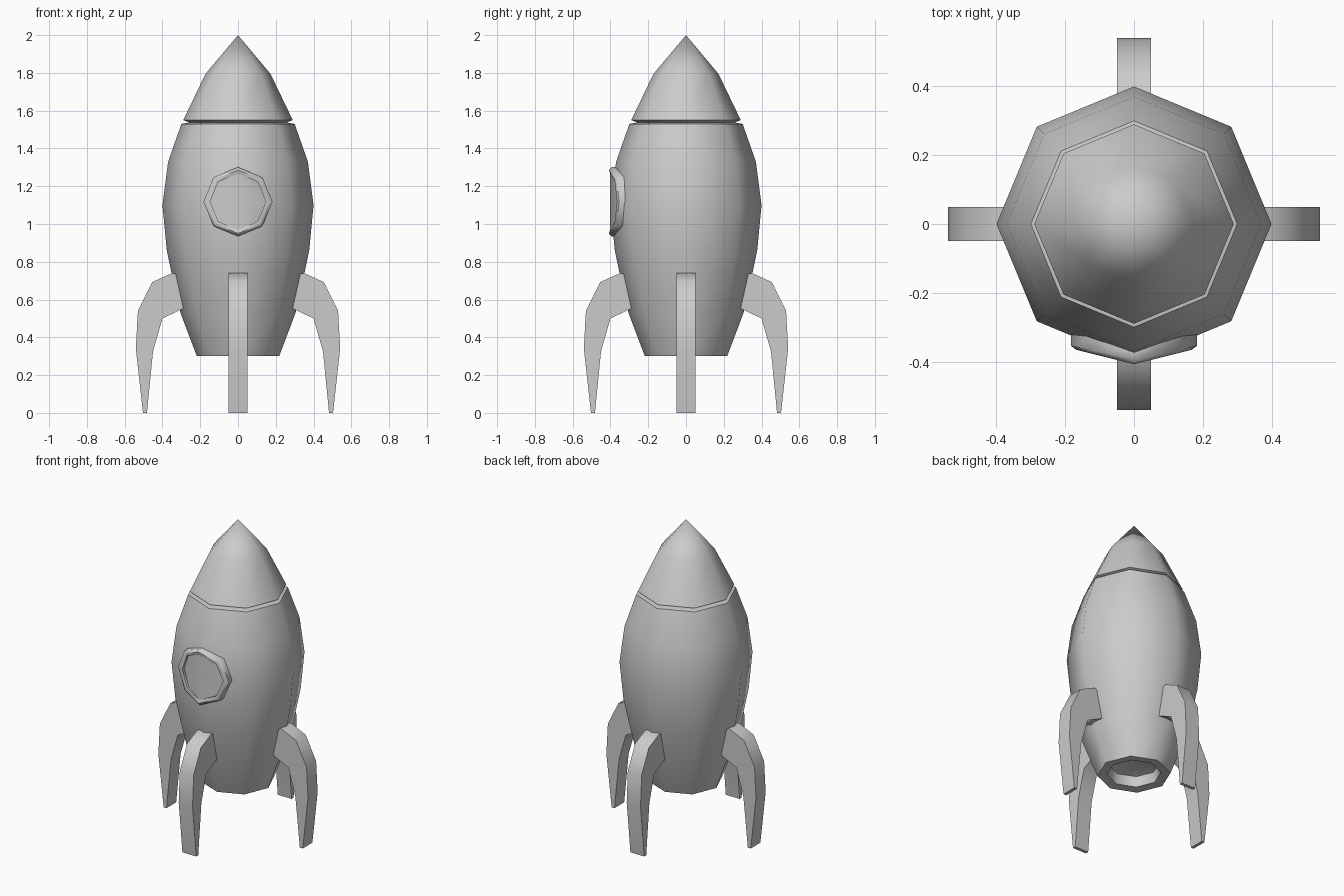
import bpy, math

if "Cube" in bpy.data.objects:
    bpy.data.objects.remove(bpy.data.objects["Cube"])

SIDES = 8


def make(name, verts, faces, angle=50):
    me = bpy.data.meshes.new(name)
    me.from_pydata(verts, [], faces)
    me.polygons.foreach_set("use_smooth", [True] * len(me.polygons))
    me.set_sharp_from_angle(angle=math.radians(angle))
    ob = bpy.data.objects.new(name, me)
    bpy.context.collection.objects.link(ob)
    return ob


def ring_angles():
    return [2 * math.pi * i / SIDES for i in range(SIDES)]


def bridge(a, b):
    """Quads joining two rings that start at vertex indices a and b."""
    return [(a + i, a + (i + 1) % SIDES, b + (i + 1) % SIDES, b + i) for i in range(SIDES)]


def lathe(name, profile, bottom_tip, top_tip):
    verts = [(r * math.cos(t), r * math.sin(t), z) for r, z in profile for t in ring_angles()]
    faces = []
    for k in range(len(profile) - 1):
        faces += bridge(k * SIDES, (k + 1) * SIDES)
    last = (len(profile) - 1) * SIDES
    n = len(verts)
    verts += [(0, 0, bottom_tip), (0, 0, top_tip)]
    for i in range(SIDES):
        j = (i + 1) % SIDES
        faces += [(n, j, i), (last + i, last + j, n + 1)]
    return make(name, verts, faces)


# Hull: recessed exhaust, bulging body, groove and pointed nose in one shell
lathe("hull", [(.15, .37), (.16, .305), (.218, .30), (.305, .53), (.35, .73),
               (.377, .86), (.40, 1.10), (.37, 1.33), (.30, 1.53),
               (.258, 1.537), (.29, 1.55), (.172, 1.795)], .41, 2.0)

# Porthole frame, folded around the front edge of the hull
CZ = 1.118
section = [(.183, -.372, .33), (.183, -.395, .22), (.168, -.408, .25),
           (.148, -.402, .25), (.148, -.372, .35)]   # radius, depth, fold slope
verts = []
for r, y, slope in section:
    for t in ring_angles():
        x = r * math.cos(t)
        verts.append((x, y + slope * abs(x), CZ + r * math.sin(t)))
faces = []
for k in range(len(section)):
    faces += bridge(k * SIDES, (k + 1) % len(section) * SIDES)
make("porthole_frame", verts, faces)

# Porthole glass, just proud of the hull
verts = [(.15 * math.cos(t), -.402 + .40 * abs(.15 * math.cos(t)), CZ + .15 * math.sin(t))
         for t in ring_angles()] + [(0, -.402, CZ)]
make("porthole_glass", verts, [(i, (i + 1) % SIDES, SIDES) for i in range(SIDES)])

# Four curved landing fins
outline = [(.31, .735), (.35, .74), (.455, .692), (.53, .54), (.541, .34), (.503, 0),
           (.482, 0), (.45, .325), (.40, .50), (.295, .55), (.26, .56)]
n = len(outline)
fverts = [(x, s, z) for s in (-.05, .05) for x, z in outline]
ffaces = [tuple(range(n)), tuple(range(2 * n - 1, n - 1, -1))]
ffaces += [((i + 1) % n, i, n + i, n + (i + 1) % n) for i in range(n)]
for k, side in enumerate(("right", "back", "left", "front")):
    fin = make(side + "_fin", fverts, ffaces)
    fin.rotation_euler.z = k * math.pi / 2
